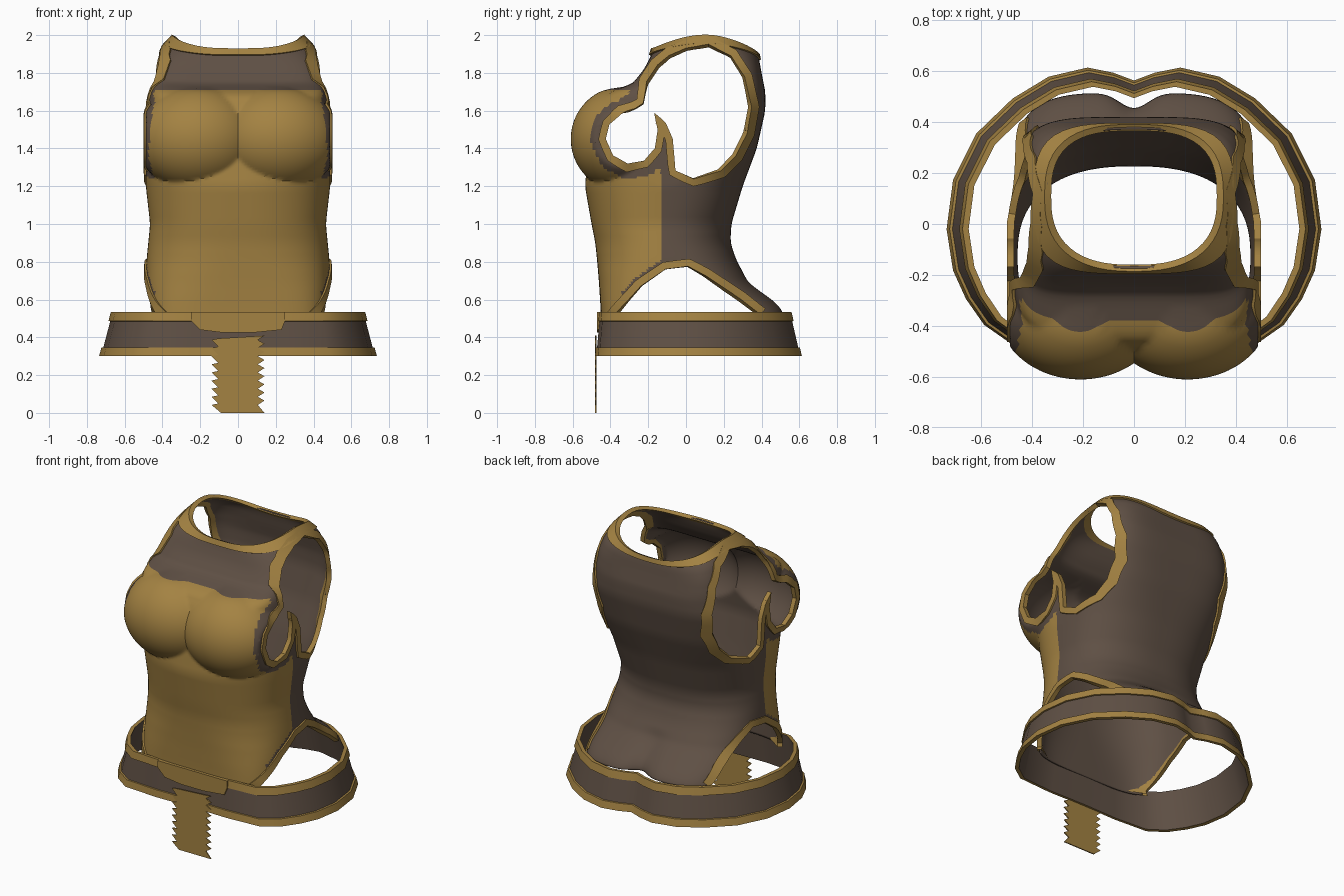
import bpy, bmesh, math
from mathutils import Vector
from mathutils.bvhtree import BVHTree

if "Cube" in bpy.data.objects:
    bpy.data.objects.remove(bpy.data.objects["Cube"])


def material(name, color):
    m = bpy.data.materials.new(name)
    m.use_nodes = True
    m.diffuse_color = color
    m.node_tree.nodes["Principled BSDF"].inputs["Base Color"].default_value = color
    return m


MATS = [material("antique gold", (0.37, 0.225, 0.055, 1)),
        material("dark leather", (0.113, 0.079, 0.058, 1))]
GOLD, LEATHER = 0, 1


def finish(bm, name, angle=40):
    mesh = bpy.data.meshes.new(name)
    bm.to_mesh(mesh)
    bm.free()
    obj = bpy.data.objects.new(name, mesh)
    bpy.context.collection.objects.link(obj)
    for m in MATS:
        mesh.materials.append(m)
    bpy.ops.object.select_all(action='DESELECT')
    obj.select_set(True)
    bpy.context.view_layer.objects.active = obj
    bpy.ops.object.shade_smooth_by_angle(angle=math.radians(angle))
    return obj


def loft(bm, loops, closed_loops, mats, closed_stack=False):
    """Quads between neighbouring loops of points."""
    rows = [[bm.verts.new(p) for p in loop] for loop in loops]
    n = len(rows[0])
    for i in range(len(rows) if closed_stack else len(rows) - 1):
        a, b = rows[i], rows[(i + 1) % len(rows)]
        for j in range(n if closed_loops else n - 1):
            k = (j + 1) % n
            bm.faces.new((a[j], a[k], b[k], b[j])).material_index = mats[i]


# Torso sections: height, half width, front y, back y, front and back squareness
SECTIONS = [(0.48, .485, -.45, .52, 4.5, 4), (0.55, .485, -.452, .48, 4.2, 3.8),
            (0.68, .49, -.46, .34, 3.2, 3), (0.8, .485, -.47, .27, 2.6, 2.6),
            (0.9, .475, -.48, .235, 2.4, 2.4), (1.0, .465, -.50, .24, 2.4, 2.4),
            (1.2, .488, -.535, .30, 2.4, 2.7), (1.4, .495, -.515, .375, 3, 3.4),
            (1.6, .49, -.50, .42, 3.6, 4.2), (1.7, .465, -.435, .42, 5, 4.5),
            (1.74, .455, -.295, .415, 6, 4.5), (1.85, .43, -.225, .40, 6, 4.5),
            (1.94, .40, -.19, .39, 4, 3.8), (2.0, .34, -.175, .38, 2.5, 2.8)]


def section(s):
    s = min(max(s, SECTIONS[0][0]), SECTIONS[-1][0])
    for lo, hi in zip(SECTIONS, SECTIONS[1:]):
        if s <= hi[0]:
            t = (s - lo[0]) / (hi[0] - lo[0])
            return [p + (q - p) * t for p, q in zip(lo[1:], hi[1:])]


def torso_point(s, ang):
    h = min(0.025, 2.0 - s)
    a, yf, yb, nf, nb = [sum(v) / 3 for v in zip(section(s - h), section(s), section(s + h))]
    yc, b = (yf + yb) / 2, (yb - yf) / 2
    dx, dy = math.sin(ang), -math.cos(ang)
    n = nb if dy > 0 else nf
    r = (abs(dx / a) ** n + abs(dy / b) ** n) ** (-1 / n)
    # chest cups push the shell outward along the same ray
    k = 1 - ((s - 1.45) / 0.28) ** 2
    if k > 0:
        rx, ry = 0.33 * math.sqrt(k), 0.28 * math.sqrt(k)
        ux, uy, px, py = abs(dx) / rx, dy / ry, -0.21 / rx, (yc + 0.33) / ry
        A, B, C = ux * ux + uy * uy, ux * px + uy * py, px * px + py * py - 1
        if B * B > A * C:
            r = max(r, (-B + math.sqrt(B * B - A * C)) / A)
    x, y, z = r * dx, yc + r * dy, s
    x = max(-0.487, min(0.487, x))
    if y > 0 and s < 0.75:
        y -= 0.06 * math.exp(-(x / 0.08) ** 2) * (0.75 - s) / 0.27
    if s > 1.7:
        lift = 0.225 + 0.072 * dx ** 4 - 0.03 * max(0, dy) ** 2
        z = 1.7 + (s - 1.7) * lift / 0.3
    if s < 0.7:
        z += 0.05 * max(0, dy) * (0.7 - s) / 0.22
    return Vector((x, y, z))


# Side openings as (y, z) outlines
ARM = [(-.23, 1.64), (-.21, 1.75), (-.15, 1.84), (-.09, 1.89), (0, 1.93), (.12, 1.95), (.24, 1.89),
       (.31, 1.78), (.345, 1.62), (.32, 1.48), (.26, 1.36), (.18, 1.28), (.04, 1.235), (-.06, 1.28),
       (-.075, 1.45), (-.11, 1.53), (-.165, 1.585), (-.145, 1.5), (-.16, 1.4), (-.22, 1.33),
       (-.31, 1.315), (-.39, 1.36), (-.43, 1.45), (-.41, 1.53), (-.34, 1.59), (-.27, 1.615)]
HIP = [(-.41, .47), (-.36, .54), (-.24, .675), (-.11, .765), (.01, .78), (.1, .73), (.29, .6), (.42, .5)]
HIP_HOLE = HIP + [(.45, .3), (-.45, .3)]


def nearest(poly, y, z):
    p, best = Vector((y, z)), None
    for i, q in enumerate(poly):
        a, b = Vector(q), Vector(poly[(i + 1) % len(poly)])
        t = max(0, min(1, (p - a).dot(b - a) / (b - a).length_squared))
        c = a + (b - a) * t
        if best is None or (c - p).length < best[0]:
            best = ((c - p).length, c)
    return best


def inside(poly, y, z):
    hit = False
    for i, (y1, z1) in enumerate(poly):
        y2, z2 = poly[(i + 1) % len(poly)]
        if (z1 > z) != (z2 > z) and y < (y2 - y1) * (z - z1) / (z2 - z1) + y1:
            hit = not hit
    return hit


# Torso shell, cut along the colour borders
COLS, ROWS = 210, 120
angles = [math.tau * j / COLS for j in range(COLS)]
bm = bmesh.new()
loft(bm, [[torso_point(0.48 + 1.52 * i / ROWS, t) for t in angles] for i in range(ROWS + 1)],
     True, [LEATHER] * ROWS)
bm.normal_update()
surface = BVHTree.FromBMesh(bm)
for co, no in (((0, -.13, 0), (0, 1, 0)), ((0, 0, 1.71), (0, 0, 1))):
    bmesh.ops.bisect_plane(bm, geom=bm.verts[:] + bm.edges[:] + bm.faces[:], plane_co=co, plane_no=no)
rim = {v for v in bm.verts if v.is_boundary}
doomed = []
for f in bm.faces:
    c = f.calc_center_median()
    if abs(c.x) > 0.2 and (inside(ARM, c.y, c.z) or inside(HIP_HOLE, c.y, c.z)):
        doomed.append(f)
    elif c.y < -0.13 and c.z < 1.71:
        if abs(c.x) < 0.44 or (nearest(ARM, c.y, c.z)[0] > 0.076
                               and nearest(HIP_HOLE, c.y, c.z)[0] > 0.048):
            f.material_index = GOLD
bmesh.ops.delete(bm, geom=doomed, context='FACES')
for v in bm.verts:
    if v.is_boundary and v not in rim:
        d, c = min(nearest(ARM, v.co.y, v.co.z), nearest(HIP_HOLE, v.co.y, v.co.z), key=lambda e: e[0])
        if d < 0.03:
            v.co.y, v.co.z = c
torso = finish(bm, "torso_shell", 32)
shell = torso.modifiers.new("thickness", 'SOLIDIFY')
shell.thickness, shell.offset = 0.01, -1
shell.material_offset = shell.material_offset_rim = 1


# Raised trim along an edge: list of (edge point, outer point, edge normal, outer normal)
def trim(name, path, closed):
    bm = bmesh.new()
    rings = [(p + n * .012, q + m * .011, q - m * .006, p - n * .017) for p, q, n, m in path]
    loft(bm, rings, True, [GOLD] * len(rings), closed)
    bmesh.ops.recalc_face_normals(bm, faces=bm.faces)
    return finish(bm, name, 35)


def on_surface(p):
    hit = surface.ray_cast(Vector((2, p[0], p[1])), Vector((-1, 0, 0)))
    if hit[0] is None or hit[0].x < 0.2:
        hit = surface.find_nearest(Vector((0.45, p[0], p[1])))
    return hit[0], hit[1]


def side_path(poly, closed, width=0.034, overlap=0.005):
    pts = []
    for i in range(len(poly) if closed else len(poly) - 1):
        a, b = Vector(poly[i]), Vector(poly[(i + 1) % len(poly)])
        steps = max(1, round((b - a).length / 0.035))
        pts += [a + (b - a) * k / steps for k in range(steps)]
    path = []
    for i, p in enumerate(pts):
        before = pts[i - 1] if closed or i else p
        after = pts[(i + 1) % len(pts)] if closed or i < len(pts) - 1 else p
        d = (after - before).normalized()
        out = Vector((-d.y, d.x))
        (p3, n), (q3, m) = on_surface(p - out * overlap), on_surface(p + out * width)
        path.append((p3, q3, n, m))
    return path


for side, sign in (("left", 1), ("right", -1)):
    for part, poly, closed in (("armhole", ARM, True), ("hip", HIP, False)):
        flip = [tuple(Vector((v.x * sign, v.y, v.z)) for v in item) for item in side_path(poly, closed)]
        trim(f"{side}_{part}_trim", flip, closed)

neck = []
for t in angles[::3]:
    out = Vector((math.sin(t), -math.cos(t), 0.5)).normalized()
    neck.append((torso_point(2.0, t), torso_point(1.955, t), out, out))
trim("neck_trim", neck, True)

# Flared hip belt with gold edges
HALF = [(0, -.47), (.25, -.475), (.48, -.46), (.58, -.39), (.65, -.29), (.70, -.18), (.725, -.02),
        (.70, .17), (.61, .35), (.47, .485), (.33, .57), (.18, .605), (.08, .585), (0, .555)]
outline = HALF + [(-x, y) for x, y in HALF[-2:0:-1]]


def belt_loop(z, out):
    t, k = (z - 0.30) / 0.235, 1 + out / 0.55
    return [Vector((x * k * (1 - .085 * t), y * k * (1 - (.09 if y > 0 else .045) * t), z))
            for x, y in outline]


PROFILE = [(.30, .008, GOLD), (.345, .008, GOLD), (.347, 0, LEATHER), (.485, 0, GOLD),
           (.487, .008, GOLD), (.535, .008, GOLD), (.535, -.012, LEATHER), (.30, -.012, GOLD)]
bm = bmesh.new()
loft(bm, [belt_loop(z, o) for z, o, m in PROFILE], True, [m for z, o, m in PROFILE], True)
bmesh.ops.recalc_face_normals(bm, faces=bm.faces)
finish(bm, "hip_belt", 42)


# Flat front pieces, extruded from an (x, z) outline
def plate(name, pts, y, depth):
    bm = bmesh.new()
    face = bm.faces.new([bm.verts.new((x, y, z)) for x, z in pts])
    new = bmesh.ops.extrude_face_region(bm, geom=[face])["geom"]
    bmesh.ops.translate(bm, vec=(0, depth, 0), verts=[g for g in new if isinstance(g, bmesh.types.BMVert)])
    bmesh.ops.recalc_face_normals(bm, faces=bm.faces)
    return finish(bm, name, 20)


plate("front_tab", [(-.25, .535), (-.25, .49), (-.2, .44), (-.08, .425), (.08, .425), (.23, .44),
                    (.25, .49), (.25, .535)], -.471, .015)

# Hanging strap with saw-tooth edges
right_edge = [(-.09, 0)]
left_edge = [(.14, 0)]
for i in range(9):
    z = 0.03 + i * 0.043
    right_edge += [(-.14, z + .012), (-.105, z + .02)]
    left_edge += [(.105, z + .012), (.14, z + .035)]
plate("hanging_strap", right_edge + left_edge[::-1], -.481, .007)
